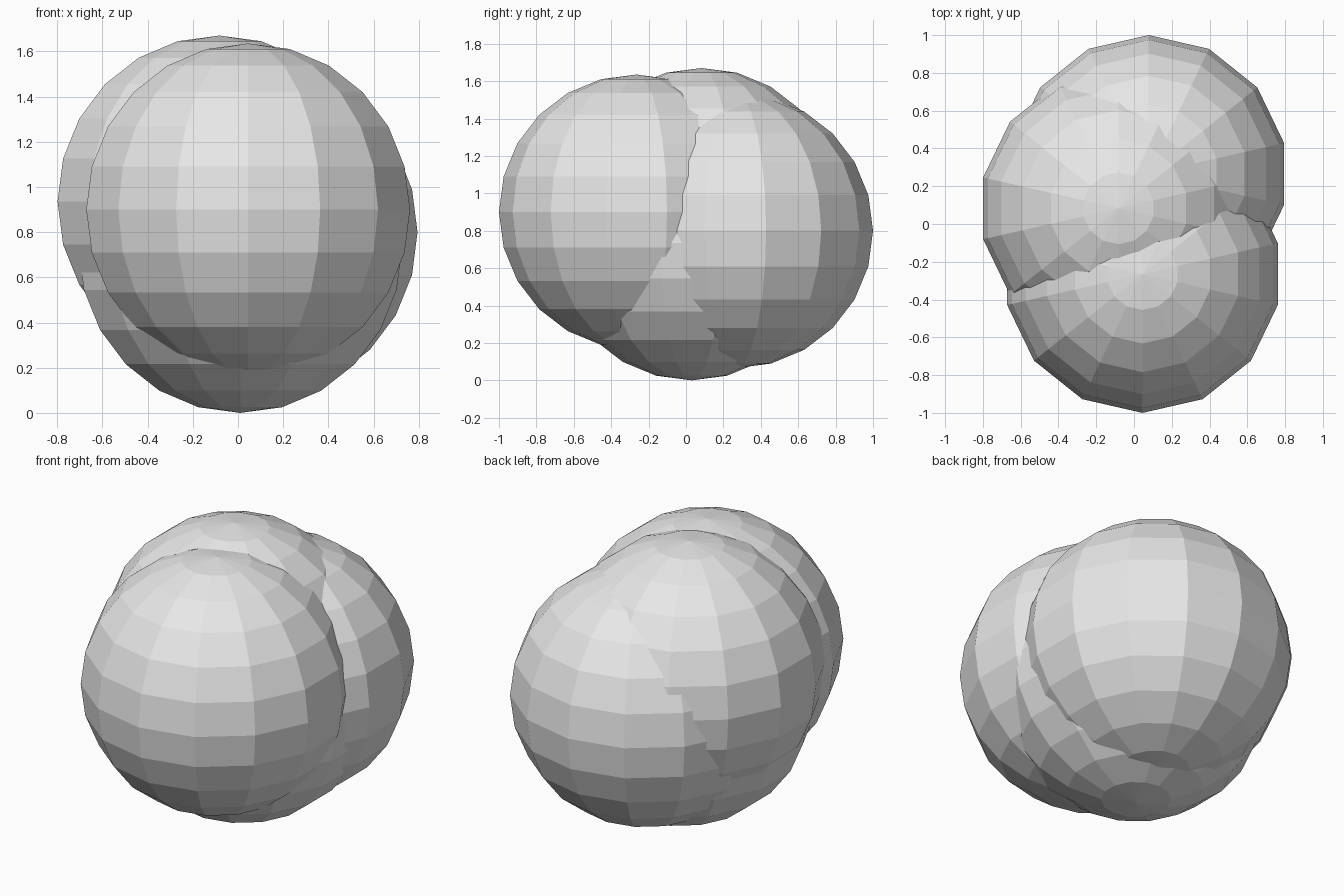
import bpy
import bmesh
from mathutils import Matrix

cube = bpy.data.objects.get("Cube")
if cube:
    bpy.data.objects.remove(cube, do_unlink=True)

# One plain pale grey
grey = bpy.data.materials.new("pale grey")
grey.use_nodes = True
colour = (0.8, 0.8, 0.8, 1.0)
grey.diffuse_color = colour
grey.node_tree.nodes["Principled BSDF"].inputs["Base Color"].default_value = colour

RADIUS = 0.735


def ball(name, centre):
    """Faceted ball with poles on z and a corner facing front and back."""
    bm = bmesh.new()
    bmesh.ops.create_uvsphere(bm, u_segments=14, v_segments=12, radius=RADIUS,
                              matrix=Matrix.Identity(4))
    mesh = bpy.data.meshes.new(name)
    bm.to_mesh(mesh)
    bm.free()
    mesh.materials.append(grey)
    obj = bpy.data.objects.new(name, mesh)
    obj.location = centre
    bpy.context.collection.objects.link(obj)
    return obj


# Cluster of four overlapping balls
ball("front_ball", (0.045, -0.265, 0.90))
ball("back_ball", (0.078, 0.265, 0.80))
ball("upper_ball", (-0.082, 0.083, 0.935))
ball("lower_ball", (0.01, 0.03, RADIUS))
